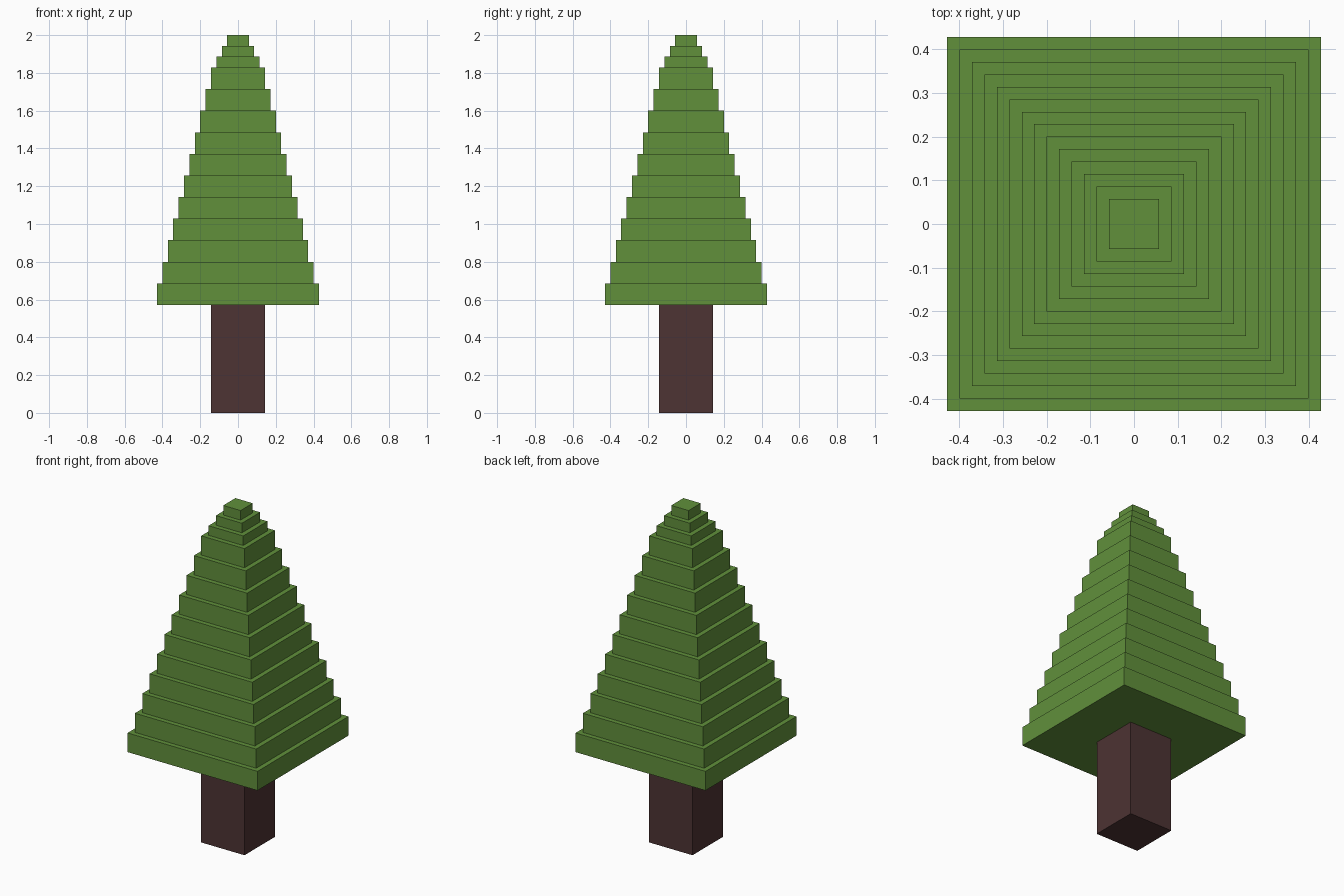
import bpy
import bmesh

if "Cube" in bpy.data.objects:
    bpy.data.objects.remove(bpy.data.objects["Cube"])

U = 2 / 70  # grid unit: the tree is 70 units tall


def material(name, color):
    mat = bpy.data.materials.new(name)
    mat.diffuse_color = (*color, 1)
    mat.use_nodes = True
    mat.node_tree.nodes["Principled BSDF"].inputs["Base Color"].default_value = mat.diffuse_color
    return mat


def square_stack(name, profile, mat):
    """Flat-faced solid from square rings, given as (half width, height) in units."""
    bm = bmesh.new()
    rings = []
    for w, z in profile:
        rings.append([bm.verts.new((sx * w * U, sy * w * U, z * U))
                      for sx, sy in ((-1, -1), (1, -1), (1, 1), (-1, 1))])
    for low, high in zip(rings, rings[1:]):
        for i in range(4):
            j = (i + 1) % 4
            bm.faces.new((low[i], low[j], high[j], high[i]))
    bm.faces.new(rings[0][::-1])
    bm.faces.new(rings[-1])
    mesh = bpy.data.meshes.new(name)
    bm.to_mesh(mesh)
    bm.free()
    mesh.materials.append(mat)
    obj = bpy.data.objects.new(name, mesh)
    bpy.context.collection.objects.link(obj)
    return obj


bark = material("dark_brown_bark", (0.0742, 0.0331, 0.0331))
leaf = material("leaf_green", (0.119, 0.279, 0.0437))

# Trunk
square_stack("trunk", [(5, 0), (5, 20)], bark)

# Foliage: 11 tall tiers, then 3 short ones at the tip
profile = []
z = 20
for half in range(15, 1, -1):
    height = 4 if half >= 5 else 2
    profile += [(half, z), (half, z + height)]
    z += height
square_stack("foliage", profile, leaf)
